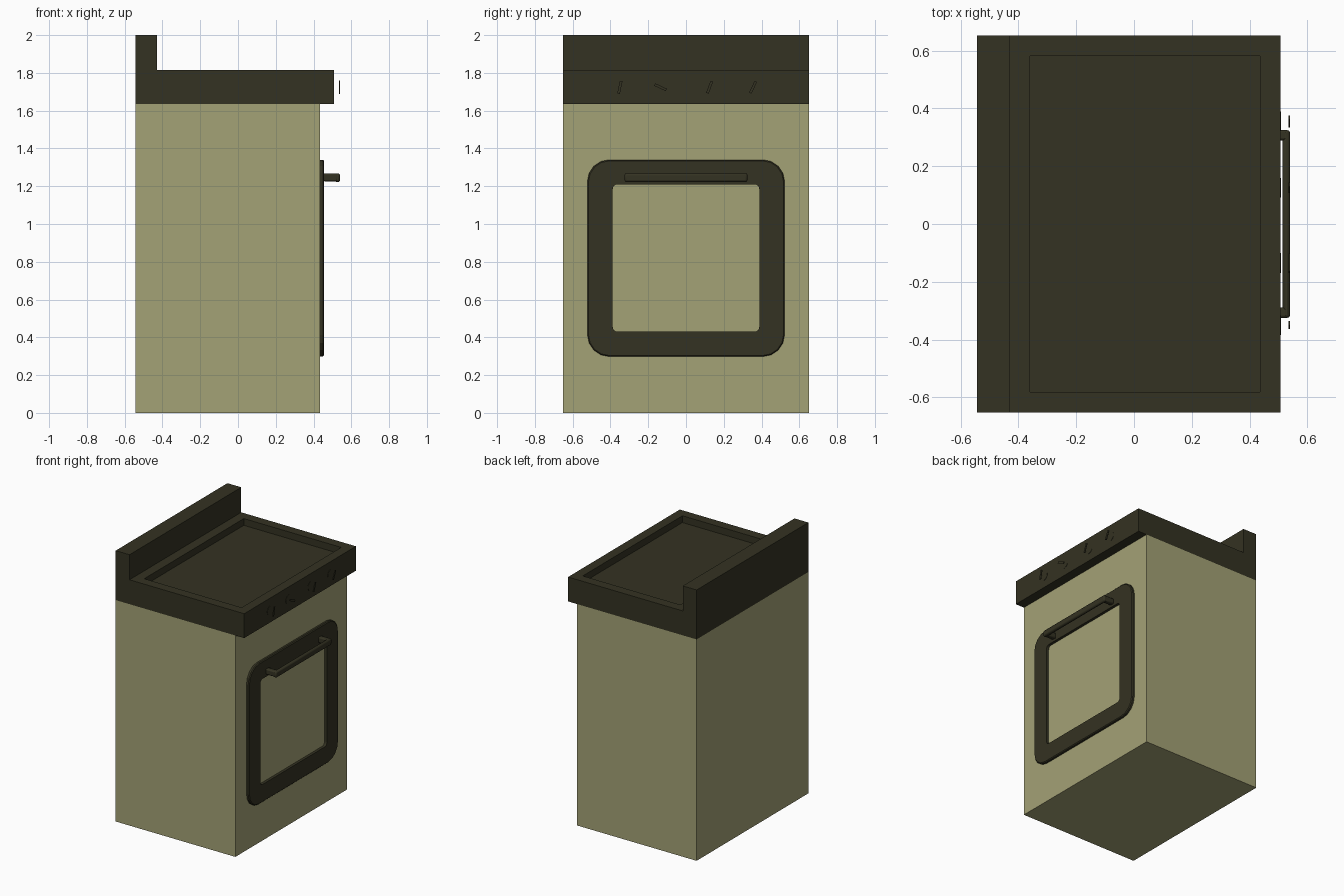
import bpy, bmesh, math
from mathutils import Matrix, Vector

cube = bpy.data.objects.get("Cube")
if cube:
    bpy.data.objects.remove(cube, do_unlink=True)


def material(name, rgb):
    mat = bpy.data.materials.new(name)
    mat.use_nodes = True
    mat.diffuse_color = (*rgb, 1)
    mat.node_tree.nodes["Principled BSDF"].inputs["Base Color"].default_value = (*rgb, 1)
    return mat


OLIVE = material("pale olive enamel", (0.37, 0.36, 0.18))
DARK = material("dark olive trim", (0.034, 0.032, 0.016))


def finish(name, bm, mat, bevel=0, smooth=False):
    bmesh.ops.recalc_face_normals(bm, faces=bm.faces[:])
    mesh = bpy.data.meshes.new(name)
    bm.to_mesh(mesh)
    bm.free()
    mesh.materials.append(mat)
    obj = bpy.data.objects.new(name, mesh)
    bpy.context.collection.objects.link(obj)
    if bevel:
        mod = obj.modifiers.new("rounded edges", "BEVEL")
        mod.width, mod.segments = bevel, 2
    if smooth:
        bpy.ops.object.select_all(action="DESELECT")
        obj.select_set(True)
        bpy.context.view_layer.objects.active = obj
        bpy.ops.object.shade_smooth_by_angle(angle=math.radians(35))
    return obj


def box(name, low, high, mat, bevel=0, tilt=0):
    low, high = Vector(low), Vector(high)
    bm = bmesh.new()
    bmesh.ops.create_cube(bm, size=1)
    bmesh.ops.transform(bm, verts=bm.verts[:], matrix=Matrix.Translation((low + high) / 2)
                        @ Matrix.Rotation(tilt, 4, "X") @ Matrix.Diagonal((*(high - low), 1)))
    return finish(name, bm, mat, bevel, bevel > 0)


def rounded_rect(half_w, low, high, radius, steps=4):
    """Outline in the y-z plane with rounded corners."""
    points = []
    corners = [(1, high, 1), (-1, high, 1), (-1, low, -1), (1, low, -1)]
    for i, (side, edge, up) in enumerate(corners):
        cy, cz = side * (half_w - radius), edge - up * radius
        for s in range(steps + 1):
            a = math.pi / 2 * (i + s / steps)
            points.append((cy + radius * math.cos(a), cz + radius * math.sin(a)))
    return points


# Cabinet
box("oven_body", (-0.543, -0.652, 0), (0.435, 0.652, 1.635), OLIVE)

# Worktop with backsplash: extruded side profile with a sunken hob
profile = [(-0.543, 1.635), (0.507, 1.635), (0.507, 1.815),
           (-0.43, 1.815), (-0.43, 2), (-0.543, 2)]
bm = bmesh.new()
side = bm.faces.new([bm.verts.new((x, -0.652, z)) for x, z in profile])
ext = bmesh.ops.extrude_face_region(bm, geom=[side], use_keep_orig=True)
bmesh.ops.translate(bm, vec=(0, 1.304, 0),
                    verts=[g for g in ext["geom"] if isinstance(g, bmesh.types.BMVert)])
bmesh.ops.recalc_face_normals(bm, faces=bm.faces[:])
hob = next(f for f in bm.faces
           if f.normal.z > 0.9 and f.calc_center_median().z < 1.9)
bmesh.ops.inset_individual(bm, faces=[hob], thickness=0.1)
sunk = bmesh.ops.extrude_discrete_faces(bm, faces=[hob])["faces"][0]
bmesh.ops.translate(bm, vec=(0, 0, -0.05), verts=sunk.verts[:])
finish("worktop", bm, DARK)

# Door frame: a ring section lofted round the window
bm = bmesh.new()
outer = rounded_rect(0.522, 0.298, 1.34, 0.115)
lip = rounded_rect(0.516, 0.304, 1.334, 0.11)
inner = rounded_rect(0.388, 0.43, 1.21, 0.025)
section = [(0.432, outer), (0.449, outer), (0.455, lip), (0.455, inner), (0.432, inner)]
rings = [[bm.verts.new((x, y, z)) for y, z in loop] for x, loop in section]
for a, b in zip(rings, rings[1:] + rings[:1]):
    for i in range(len(a)):
        j = (i + 1) % len(a)
        bm.faces.new((a[i], a[j], b[j], b[i]))
finish("door_frame", bm, DARK)

# Door handle
box("handle_bar", (0.514, -0.325, 1.222), (0.54, 0.325, 1.268), DARK, 0.01)
for label, y in (("right", -0.307), ("left", 0.307)):
    box(label + "_handle_post", (0.45, y - 0.018, 1.226), (0.53, y + 0.018, 1.268), DARK, 0.008)

# Control knobs: flush dial and raised pointer
for n, (y, tilt) in enumerate([(-0.35, -12), (-0.135, 65), (0.125, -20), (0.355, -25)], 1):
    bm = bmesh.new()
    bmesh.ops.create_cone(bm, cap_ends=True, segments=20, radius1=0.034, radius2=0.034,
                          depth=0.004, matrix=Matrix.Translation((0.507, y, 1.724))
                          @ Matrix.Rotation(math.pi / 2, 4, "Y"))
    finish(f"knob_dial_{n}", bm, DARK)
    box(f"knob_pointer_{n}", (0.534, y - 0.007, 1.69), (0.54, y + 0.007, 1.758),
        DARK, tilt=math.radians(tilt))
